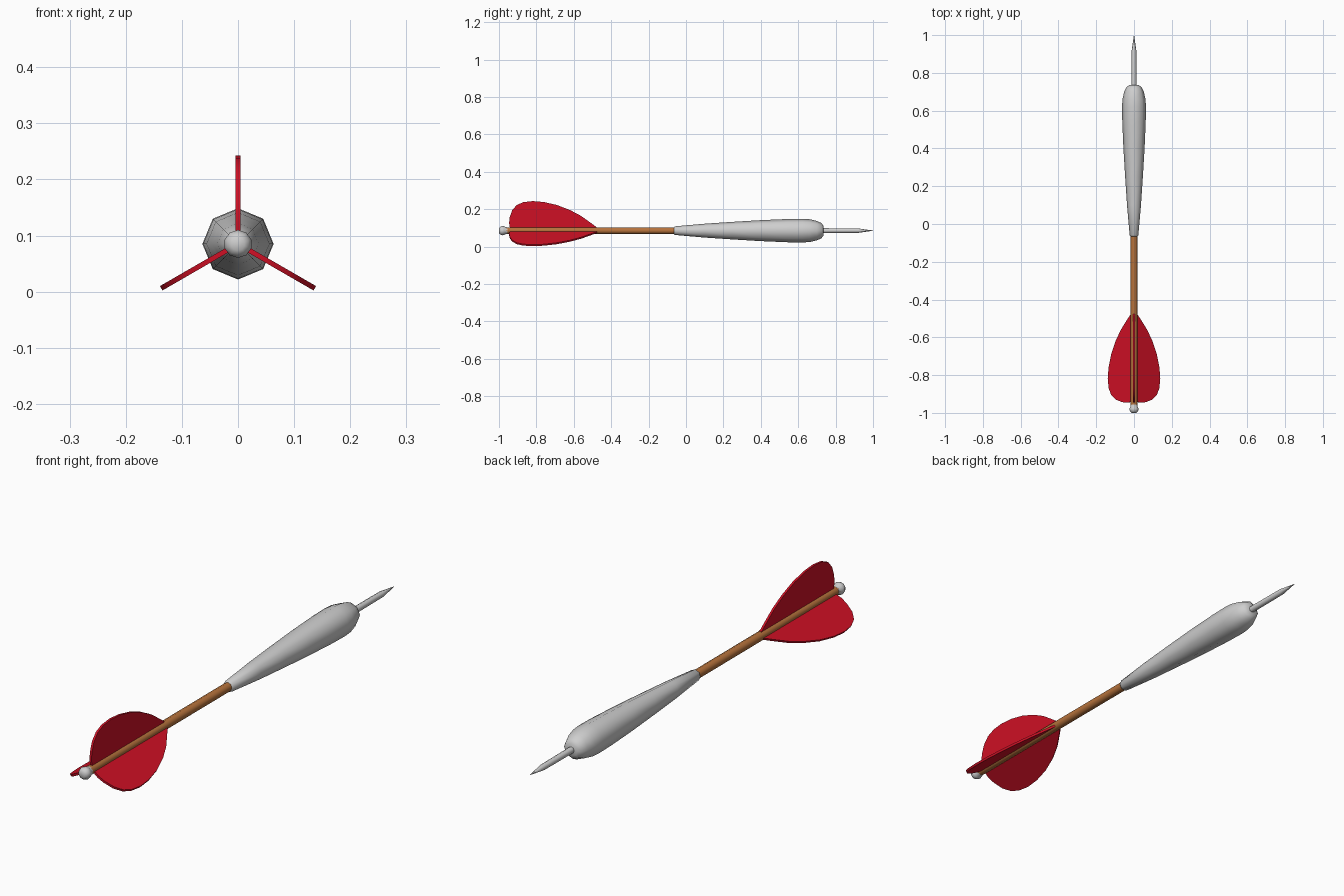
import bpy, bmesh
from math import sin, cos, pi, radians
from mathutils import Matrix, Vector

cube = bpy.data.objects.get("Cube")
if cube:
    bpy.data.objects.remove(cube)

AXIS_Z = 0.085  # height of the long axis


def make_material(name, rgb):
    mat = bpy.data.materials.new(name)
    mat.use_nodes = True
    mat.diffuse_color = (*rgb, 1)
    mat.node_tree.nodes["Principled BSDF"].inputs["Base Color"].default_value = (*rgb, 1)
    return mat


silver = make_material("silver metal", (0.62, 0.62, 0.62))
wood = make_material("brown wood", (0.47, 0.17, 0.045))
red = make_material("red flight", (0.62, 0.005, 0.018))


def finish(name, bm, mat, angle):
    bmesh.ops.recalc_face_normals(bm, faces=bm.faces)
    mesh = bpy.data.meshes.new(name)
    bm.to_mesh(mesh)
    bm.free()
    mesh.materials.append(mat)
    obj = bpy.data.objects.new(name, mesh)
    bpy.context.collection.objects.link(obj)
    bpy.ops.object.select_all(action="DESELECT")
    obj.select_set(True)
    bpy.context.view_layer.objects.active = obj
    bpy.ops.object.shade_smooth_by_angle(angle=radians(angle))
    return obj


def lathe(name, profile, mat, sides=8, angle=60):
    """Turn (y, radius) points around the long axis and cap both ends."""
    bm = bmesh.new()
    rings = []
    for y, r in profile:
        rings.append([bm.verts.new((r * sin(2 * pi * i / sides), y,
                                    AXIS_Z + r * cos(2 * pi * i / sides)))
                      for i in range(sides)])
    for a, b in zip(rings, rings[1:]):
        for i in range(sides):
            j = (i + 1) % sides
            bm.faces.new((a[i], a[j], b[j], b[i]))
    bm.faces.new(rings[0])
    bm.faces.new(rings[-1])
    return finish(name, bm, mat, angle)


def fin(name, outline, turn, thickness=0.009):
    """Thin plate from a (y, height) outline, turned around the long axis."""
    bm = bmesh.new()
    face = bm.faces.new([bm.verts.new((-thickness / 2, y, h)) for y, h in outline])
    out = bmesh.ops.extrude_face_region(bm, geom=[face])
    moved = [v for v in out["geom"] if isinstance(v, bmesh.types.BMVert)]
    bmesh.ops.translate(bm, verts=moved, vec=Vector((thickness, 0, 0)))
    place = Matrix.Translation((0, 0, AXIS_Z)) @ Matrix.Rotation(turn, 4, "Y")
    bmesh.ops.transform(bm, matrix=place, verts=bm.verts)
    return finish(name, bm, red, 40)


# Wooden shaft
lathe("shaft", [(-0.97, 0.018), (-0.05, 0.018)], wood)

# Weighted barrel with rounded nose
lathe("barrel", [(-0.065, 0.019), (-0.06, 0.023), (0.1, 0.037), (0.25, 0.047),
                 (0.4, 0.056), (0.54, 0.062), (0.62, 0.0635), (0.66, 0.061),
                 (0.7, 0.052), (0.725, 0.04), (0.735, 0.026)], silver)

# Needle point
lathe("needle", [(0.72, 0.013), (0.92, 0.012), (1.0, 0.0008)], silver)

# Round end knob with a short neck
lathe("end_knob", [(-1.0, 0.012), (-0.994, 0.02), (-0.984, 0.025),
                   (-0.974, 0.024), (-0.965, 0.019), (-0.955, 0.018)], silver, sides=10)

# Three flights around the tail
flight_outline = [(-0.465, 0.008), (-0.5, 0.035), (-0.56, 0.078), (-0.62, 0.11),
                  (-0.69, 0.137), (-0.76, 0.153), (-0.82, 0.158), (-0.87, 0.152),
                  (-0.905, 0.137), (-0.93, 0.108), (-0.943, 0.07), (-0.946, 0.04),
                  (-0.94, 0.008)]
for name, degrees in (("top_flight", 0), ("left_flight", 120), ("right_flight", 240)):
    fin(name, flight_outline, radians(degrees))
